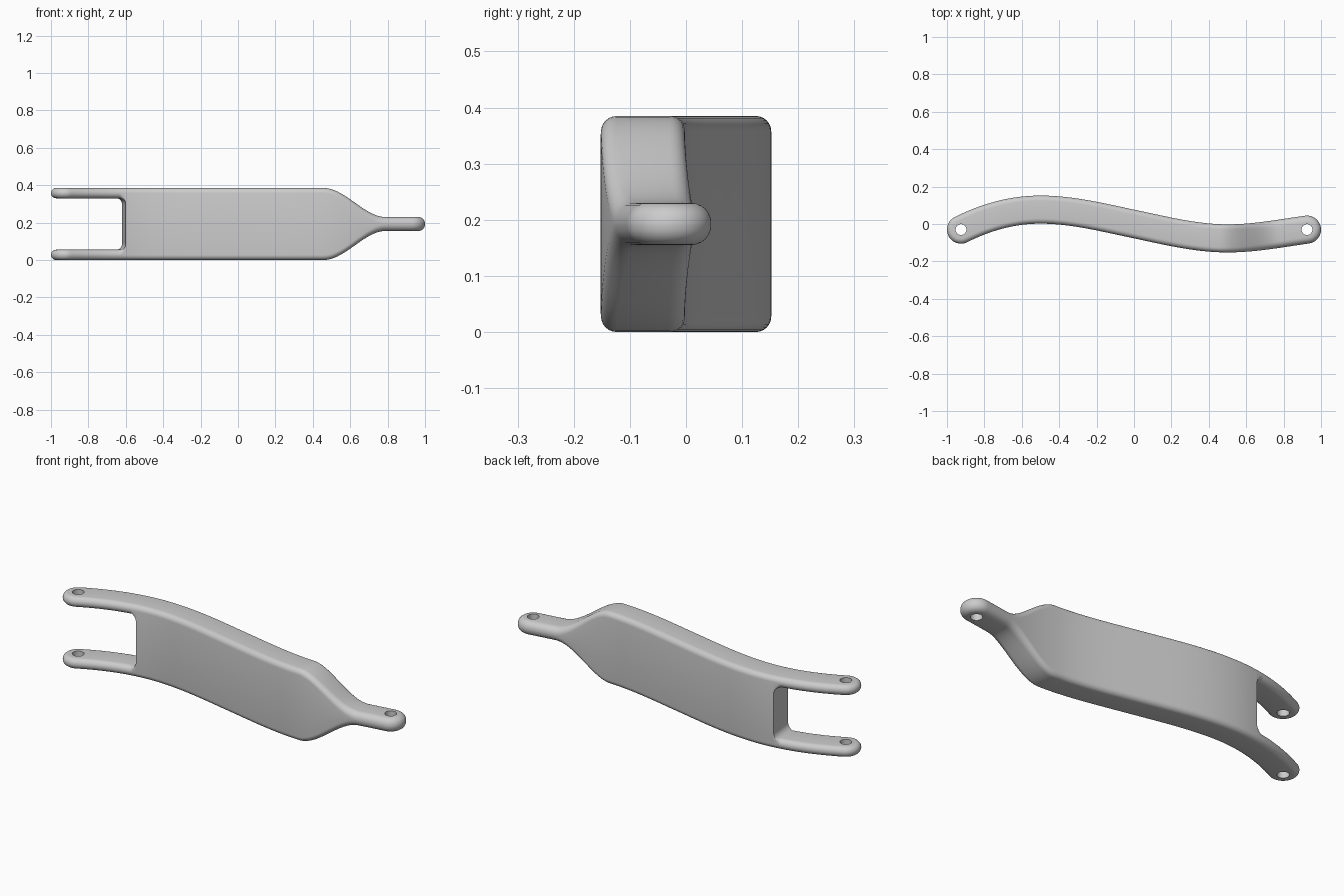
import bpy, bmesh
from math import sin, cos, pi, sqrt
from mathutils import Vector

HEIGHT = 0.385      # overall height
HALF = 0.075        # half thickness, also the radius of the rounded ends
EDGE = 0.0275       # rounding of the long edges
END = 0.925         # hole centre distance along x
JOINT = -0.61       # where the fork meets the body
FILLET = 0.032      # inner corner of the fork
# Centreline knots: x, y, slope
KNOTS = [(-END, -0.03, 0.5), (-0.5, 0.077, 0), (0, 0, -0.21), (0.5, -0.077, 0), (END, -0.03, 0.14)]

cube = bpy.data.objects.get("Cube")
if cube:
    bpy.data.objects.remove(cube, do_unlink=True)

grey = bpy.data.materials.new("plain grey")
grey.use_nodes = True
colour = (0.6, 0.6, 0.6, 1)
grey.diffuse_color = colour
grey.node_tree.nodes["Principled BSDF"].inputs["Base Color"].default_value = colour


def centre(x):
    """Point and unit tangent of the S-shaped centreline."""
    for (xa, ya, ma), (xb, yb, mb) in zip(KNOTS, KNOTS[1:]):
        if x <= xb + 1e-6:
            break
    w = xb - xa
    t = (x - xa) / w
    y = ((2*t**3 - 3*t**2 + 1) * ya + (t**3 - 2*t**2 + t) * w * ma
         + (3*t**2 - 2*t**3) * yb + (t**3 - t**2) * w * mb)
    m = ((6*t*t - 6*t) * (ya - yb) / w + (3*t*t - 4*t + 1) * ma + (3*t*t - 2*t) * mb)
    return Vector((x, y, 0)), Vector((1, m, 0)).normalized()


def span(a, b, n):
    return [a + (b - a) * i / n for i in range(n + 1)]


def smooth(x, a, b):
    t = min(max((x - a) / (b - a), 0), 1)
    return t * t * (3 - 2 * t)


def body_heights(x):
    s = smooth(x, 0.46, 0.78)
    r = EDGE + 0.008 * s
    return 0.155 * s, HEIGHT - 0.155 * s, r, r


def upper_arm_heights(x):
    t = min(max((x - JOINT + FILLET) / FILLET, 0), 1)
    drop = FILLET * (1 - sqrt(1 - t * t))
    return 0.33 - drop, HEIGHT, EDGE * (1 - t), EDGE


def lower_arm_heights(x):
    lo, hi, r_lo, r_hi = upper_arm_heights(x)
    return HEIGHT - hi, HEIGHT - lo, r_hi, r_lo


def ring(x, heights, tip=0, direction=1):
    """Rounded section; tip sweeps it round the end of the bar."""
    c, along = centre(x)
    across = Vector((-along.y, along.x, 0))
    lo, hi, r_lo, r_hi = heights(x)
    angles = span(0, pi / 2, 6)
    side = [(r_lo * (1 - sin(a)), lo + r_lo * (1 - cos(a))) for a in angles]
    side += [(r_hi * (1 - sin(a)), hi - r_hi * (1 - cos(a))) for a in reversed(angles)]
    points = []
    for sign, column in ((-1, side), (1, side[::-1])):
        out = across * sign * cos(tip) + along * direction * sin(tip)
        points += [c + out * (HALF - inset) + Vector((0, 0, z)) for inset, z in column]
    return points


def loft(name, rings):
    bm = bmesh.new()
    rows = [[bm.verts.new(p) for p in r] for r in rings]
    n = len(rows[0])
    for a, b in zip(rows, rows[1:]):
        for i in range(n):
            j = (i + 1) % n
            bm.faces.new((a[i], a[j], b[j], b[i]))
    bm.faces.new(rows[0])
    bm.faces.new(rows[-1])
    bmesh.ops.remove_doubles(bm, verts=bm.verts, dist=0.00005)
    bmesh.ops.dissolve_degenerate(bm, edges=bm.edges, dist=0.00001)
    bmesh.ops.recalc_face_normals(bm, faces=bm.faces)
    mesh = bpy.data.meshes.new(name)
    bm.to_mesh(mesh)
    bm.free()
    mesh.materials.append(grey)
    obj = bpy.data.objects.new(name, mesh)
    bpy.context.collection.objects.link(obj)
    return obj


def select(obj):
    bpy.ops.object.select_all(action='DESELECT')
    obj.select_set(True)
    bpy.context.view_layer.objects.active = obj


def drill(obj, x):
    """Cut the pin hole, then set the shading."""
    bpy.ops.mesh.primitive_cylinder_add(vertices=40, radius=0.029, depth=1, location=(x, -0.03, 0.2))
    cutter = bpy.context.object
    cutter.hide_render = True
    cutter.data.materials.append(grey)
    select(obj)
    mod = obj.modifiers.new("pin hole", 'BOOLEAN')
    mod.operation = 'DIFFERENCE'
    mod.solver = 'EXACT'
    mod.object = cutter
    bpy.ops.object.modifier_apply(modifier=mod.name)
    bpy.data.objects.remove(cutter, do_unlink=True)
    select(obj)
    bpy.ops.object.shade_smooth_by_angle(angle=0.6)


sweep = span(0, pi / 2, 14)

# Main body narrowing into the single tongue
rings = [ring(x, body_heights) for x in span(JOINT, END, 90)]
rings += [ring(END, body_heights, a, 1) for a in sweep[1:]]
drill(loft("body_and_tongue", rings), END)

# Fork arms
for name, heights in (("upper_fork_arm", upper_arm_heights), ("lower_fork_arm", lower_arm_heights)):
    rings = [ring(-END, heights, a, -1) for a in reversed(sweep[1:])]
    rings += [ring(x, heights) for x in span(-END, JOINT - FILLET, 20)]
    rings += [ring(JOINT - FILLET * (1 - sin(a)), heights) for a in span(0, pi / 2, 8)[1:]]
    drill(loft(name, rings), -END)
